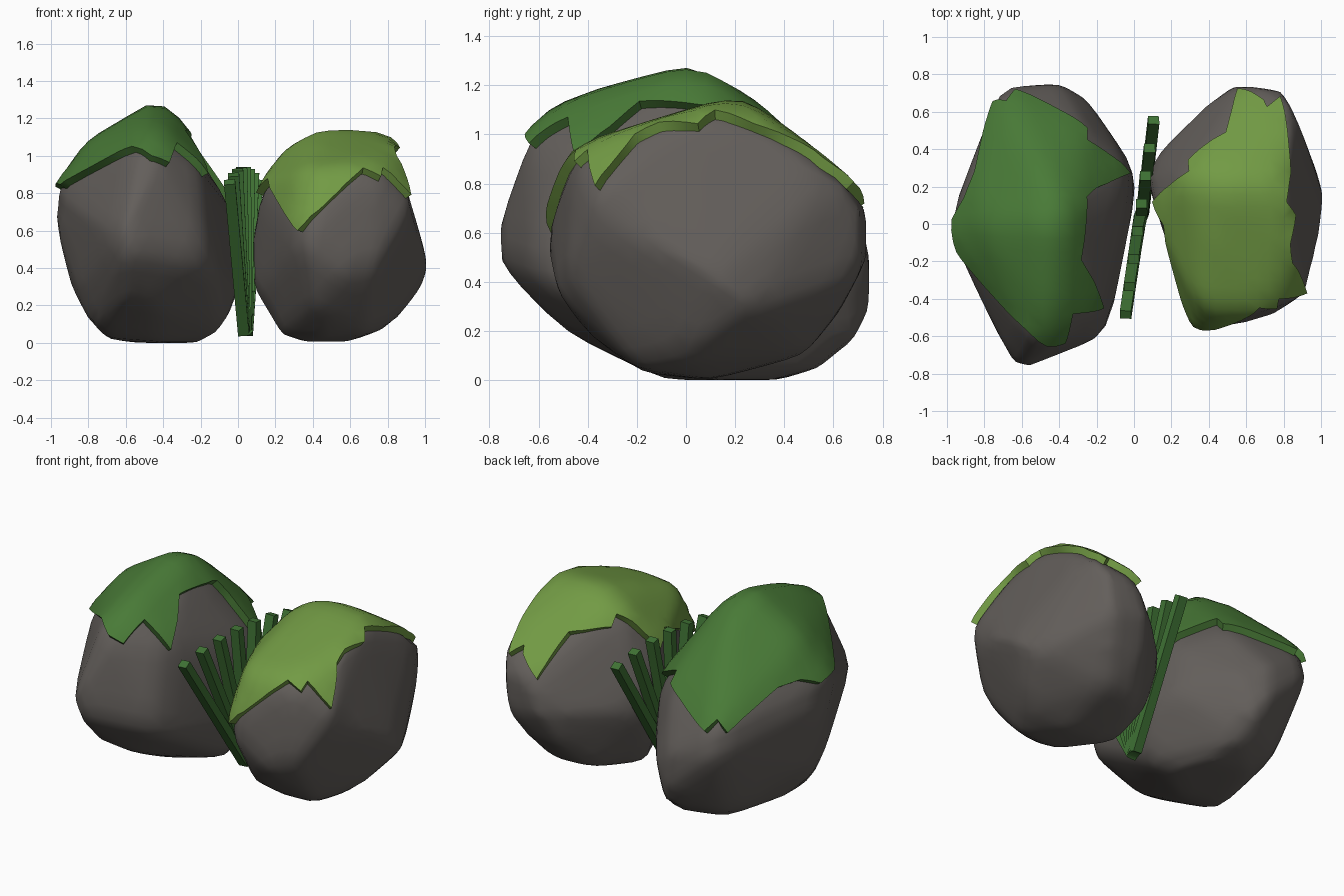
import bpy, bmesh, math
from mathutils import Vector
from mathutils.bvhtree import BVHTree
from mathutils.geometry import delaunay_2d_cdt

cube = bpy.data.objects.get("Cube")
if cube:
    bpy.data.objects.remove(cube)


def material(name, rgb):
    m = bpy.data.materials.new(name)
    m.use_nodes = True
    m.diffuse_color = (*rgb, 1)
    m.node_tree.nodes["Principled BSDF"].inputs["Base Color"].default_value = (*rgb, 1)
    return m


stone = material("grey stone", (0.125, 0.113, 0.104))
dark_green = material("dark moss green", (0.066, 0.195, 0.038))
light_green = material("light moss green", (0.168, 0.325, 0.058))
blade_green = material("blade green", (0.05, 0.17, 0.035))


def add_object(name, bm, mat):
    mesh = bpy.data.meshes.new(name)
    bm.to_mesh(mesh)
    bm.free()
    mesh.materials.append(mat)
    ob = bpy.data.objects.new(name, mesh)
    bpy.context.collection.objects.link(ob)
    bpy.ops.object.select_all(action="DESELECT")
    ob.select_set(True)
    bpy.context.view_layer.objects.active = ob
    return ob


# Boulder: hull of its corners with softened edges
def boulder(name, corners):
    bm = bmesh.new()
    for c in corners:
        bm.verts.new(c)
    bmesh.ops.convex_hull(bm, input=bm.verts[:])
    bmesh.ops.delete(bm, geom=[v for v in bm.verts if not v.link_faces], context="VERTS")
    bmesh.ops.subdivide_edges(bm, edges=bm.edges[:], cuts=4, use_grid_fill=True)
    bmesh.ops.triangulate(bm, faces=bm.faces[:])
    for _ in range(2):
        bmesh.ops.smooth_vert(bm, verts=bm.verts[:], factor=0.5,
                              use_axis_x=True, use_axis_y=True, use_axis_z=True)
    bmesh.ops.recalc_face_normals(bm, faces=bm.faces[:])
    tree = BVHTree.FromBMesh(bm)
    add_object(name, bm, stone)
    bpy.ops.object.shade_smooth_by_angle(angle=math.radians(60))
    return tree


# Moss: jagged outline seen from the boulder's middle, filled with a grid,
# draped over the surface and thickened
def moss(name, tree, centre, rim, mat, step=0.05):
    centre = Vector(centre)
    rim = [Vector(p) for p in rim]
    flat = []
    for a, b in zip(rim, rim[1:] + rim[:1]):
        n = max(1, round((b - a).length / step))
        for i in range(n):
            d = (a.lerp(b, i / n) - centre).normalized()
            flat.append(d.xy / (1 + d.z))
    count = len(flat)
    n = int(1 / step)
    for i in range(-n, n + 1):
        for j in range(-n, n + 1):
            q = Vector((i, j)) * step
            if min((q - f).length for f in flat[:count]) > step * 0.6:
                flat.append(q)
    edges = [(i, (i + 1) % count) for i in range(count)]
    verts, _, faces, *_ = delaunay_2d_cdt(flat, edges, [], 1, 1e-5)
    bm = bmesh.new()
    for v in verts:
        s = v.length_squared
        ray = Vector((2 * v.x, 2 * v.y, 1 - s)) / (1 + s)
        bm.verts.new(tree.ray_cast(centre, ray)[0])
    bm.verts.ensure_lookup_table()
    for f in faces:
        bm.faces.new([bm.verts[i] for i in f])
    bmesh.ops.delete(bm, geom=[v for v in bm.verts if not v.link_faces], context="VERTS")
    ob = add_object(name, bm, mat)
    mod = ob.modifiers.new("thickness", "SOLIDIFY")
    mod.thickness = 0.045
    mod.offset = 0.9
    bpy.ops.object.modifier_apply(modifier=mod.name)
    bpy.ops.object.shade_smooth_by_angle(angle=math.radians(40))


tall = boulder("tall_boulder", [
    (-.72, -.1, .02), (-.45, -.1, 0), (-.2, .1, 0), (-.3, .35, 0), (-.56, .38, 0), (-.42, -.47, .18),
    (-.6, -.55, .25), (-.6, -.79, .5), (-.64, -.78, .57), (-.14, -.61, .43), (-1, 0, .7),
    (-.99, -.05, .82), (-.9, .1, .31), (-.86, -.2, .3), (-.79, -.15, .09), (-.66, .5, .1),
    (-.72, .73, .55), (-.4, .75, .27), (-.4, .75, .5), (-.33, .69, .15), (-.3, .58, .06),
    (-.24, .66, .4), (.02, .28, .4), (-.01, .28, .7), (0, .1, .28), (-.07, 0, .07),
    (-.47, 0, 1.25), (-.38, .05, 1.24), (-.29, .1, 1.12), (-.45, -.45, 1.14), (-.55, -.62, 1.0),
    (-.42, -.64, .97), (-.82, 0, 1.045), (-.5, .3, 1.09), (-.27, .52, .8), (-.71, .69, .72),
    (-.18, -.46, .91)])

wide = boulder("wide_boulder", [
    (.33, -.58, .57), (.58, -.54, .37), (.75, -.49, .42), (.93, -.37, .74), (.97, -.2, .6),
    (1.01, .14, .38), (1.01, .15, .45), (.98, .28, .29), (.4, -.42, .2), (.45, -.18, .03),
    (.7, -.2, .05), (.83, 0, .09), (.58, .1, 0), (.35, .1, 0), (.2, .1, .05), (.08, .2, .25),
    (.08, .25, .6), (.11, .1, .77), (.16, .04, .84), (.11, .37, .5), (.38, .63, .5), (.53, .74, .5),
    (.36, .46, .1), (.45, .62, .27), (.62, .48, .1), (.7, .62, .28), (.79, .71, .69),
    (.77, .71, .44), (.6, .74, .7), (.86, .6, .84), (.83, .1, 1.05), (.76, .2, 1.1),
    (.48, .22, 1.125), (.42, -.1, 1.02), (.83, -.15, 1.01), (.3, .27, 1.05), (.38, -.45, .89),
    (.72, -.45, .92)])

moss("tall_boulder_moss", tall, (-.48, 0, .5), [
    (-.99, .02, .85), (-.95, -.15, .85), (-.55, -.57, 1.03), (-.47, -.65, .99), (-.38, -.65, .97),
    (-.34, -.5, 1.08), (-.17, -.47, .92), (-.24, -.3, 1), (-.31, -.18, 1.1), (-.28, 0, 1.13),
    (-.27, .14, 1.1), (-.23, .18, 1), (-.02, .28, .73), (-.26, .45, .88), (-.25, .52, .82),
    (-.65, .75, .69), (-.69, .69, .76), (-.75, .7, .7), (-.87, .3, .9), (-.92, .14, .9)], dark_green)

moss("wide_boulder_moss", wide, (.55, .1, .5), [
    (.33, -.57, .6), (.68, -.5, .96), (.77, -.48, .9), (.78, -.43, .95), (.92, -.38, .79),
    (.84, -.2, .98), (.83, -.1, 1.02), (.86, .05, 1.05), (.81, .12, 1.08), (.82, .6, .87),
    (.8, .7, .8), (.73, .65, .86), (.71, .69, .82), (.57, .76, .72), (.49, .5, .96),
    (.42, .46, .98), (.29, .34, 1.0), (.3, .28, 1.04), (.1, .12, .81), (.18, 0, .86)], light_green)

# Grass: a fan of square blades spreading along the gap
BLADES = 8
for k in range(BLADES):
    t = 2 * k / (BLADES - 1) - 1
    foot = Vector((.04 + .01 * t, .02 * t + .05, .05))
    tip = Vector((.03 + .075 * t, .52 * t + .035, .94 - .08 * t * t))
    axis = tip - foot
    bm = bmesh.new()
    bmesh.ops.create_cube(bm, size=1)
    bmesh.ops.scale(bm, vec=(.06, .05, axis.length), verts=bm.verts[:])
    turn = Vector((0, 0, 1)).rotation_difference(axis).to_matrix()
    bmesh.ops.rotate(bm, matrix=turn, verts=bm.verts[:])
    bmesh.ops.translate(bm, vec=(foot + tip) / 2, verts=bm.verts[:])
    add_object(f"grass_blade_{k + 1}", bm, blade_green)
